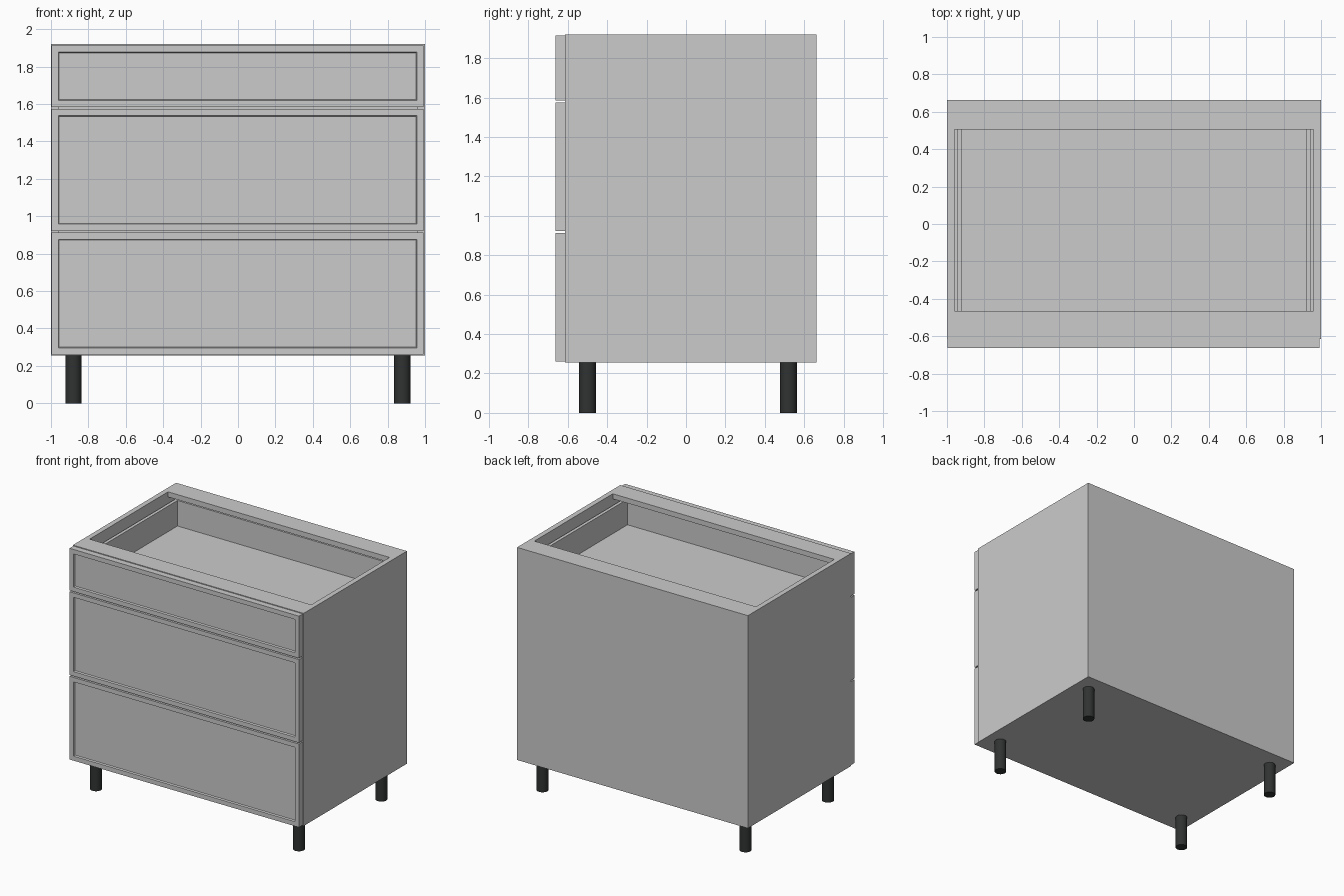
import bpy, bmesh
from mathutils import Vector

if "Cube" in bpy.data.objects:
    bpy.data.objects.remove(bpy.data.objects["Cube"])


def add_object(name, bm):
    mesh = bpy.data.meshes.new(name)
    bm.to_mesh(mesh)
    bm.free()
    obj = bpy.data.objects.new(name, mesh)
    bpy.context.collection.objects.link(obj)
    return obj


def box_bm(x, y, z):
    """Box given as (min, max) ranges."""
    bm = bmesh.new()
    bmesh.ops.create_cube(bm, size=1)
    for v in bm.verts:
        v.co = Vector(r[0] if c < 0 else r[1] for c, r in zip(v.co, (x, y, z)))
    return bm


def box(name, x, y, z):
    return add_object(name, box_bm(x, y, z))


BOTTOM, TOP, T = 0.255, 1.92, 0.04
FRONT, BACK = -0.615, 0.662
IN = 1 - T

# Carcass
for side, s in (("left", -1), ("right", 1)):
    box(side + "_side_panel", sorted((s, s * IN)), (FRONT, BACK), (BOTTOM, TOP))
box("bottom_panel", (-IN, IN), (FRONT, BACK), (BOTTOM, BOTTOM + T))
box("back_panel", (-IN, IN), (BACK - T, BACK), (BOTTOM + T, TOP - T))
box("front_top_rail", (-IN, IN), (FRONT, -0.465), (TOP - T, TOP))
box("back_top_rail", (-IN, IN), (0.505, BACK), (TOP - T, TOP))


# Drawer front with a recessed centre panel
def drawer_front(name, z0, z1):
    bm = box_bm((-0.996, 0.992), (-0.662, FRONT), (z0, z1))
    bm.normal_update()
    face = min(bm.faces, key=lambda f: f.calc_center_median().y)
    bmesh.ops.inset_region(bm, faces=[face], thickness=0.05)
    bmesh.ops.inset_region(bm, faces=[face], thickness=0.007, depth=-0.012)
    add_object(name, bm)


# Open drawer box behind each front
def drawer_box(name, z0, z1):
    w, t, y0, y1 = 0.945, 0.025, FRONT, 0.59
    box(name + "_floor", (-w + t, w - t), (y0 + t, y1 - t), (z0, z0 + t))
    box(name + "_front_wall", (-w + t, w - t), (y0, y0 + t), (z0, z1))
    box(name + "_back_wall", (-w + t, w - t), (y1 - t, y1), (z0, z1))
    for side, s in (("left", -1), ("right", 1)):
        box(f"{name}_{side}_wall", sorted((s * w, s * (w - t))), (y0, y1), (z0, z1))


for name, z0, z1, b0, b1 in (("bottom_drawer", 0.26, 0.912, 0.32, 0.82),
                             ("middle_drawer", 0.922, 1.574, 0.98, 1.48),
                             ("top_drawer", 1.584, 1.914, 1.615, 1.84)):
    drawer_front(name + "_front", z0, z1)
    drawer_box(name, b0, b1)

# Legs
black = bpy.data.materials.new("black_plastic")
black.diffuse_color = (0.03, 0.032, 0.032, 1)
black.use_nodes = True
black.node_tree.nodes["Principled BSDF"].inputs["Base Color"].default_value = black.diffuse_color
for row, y in (("front", -0.5), ("back", 0.52)):
    for side, x in (("left", -0.88), ("right", 0.878)):
        bpy.ops.mesh.primitive_cylinder_add(vertices=32, radius=0.043, depth=BOTTOM,
                                            location=(x, y, BOTTOM / 2))
        leg = bpy.context.object
        leg.name = f"{row}_{side}_leg"
        leg.data.materials.append(black)
        bpy.ops.object.shade_smooth_by_angle()
